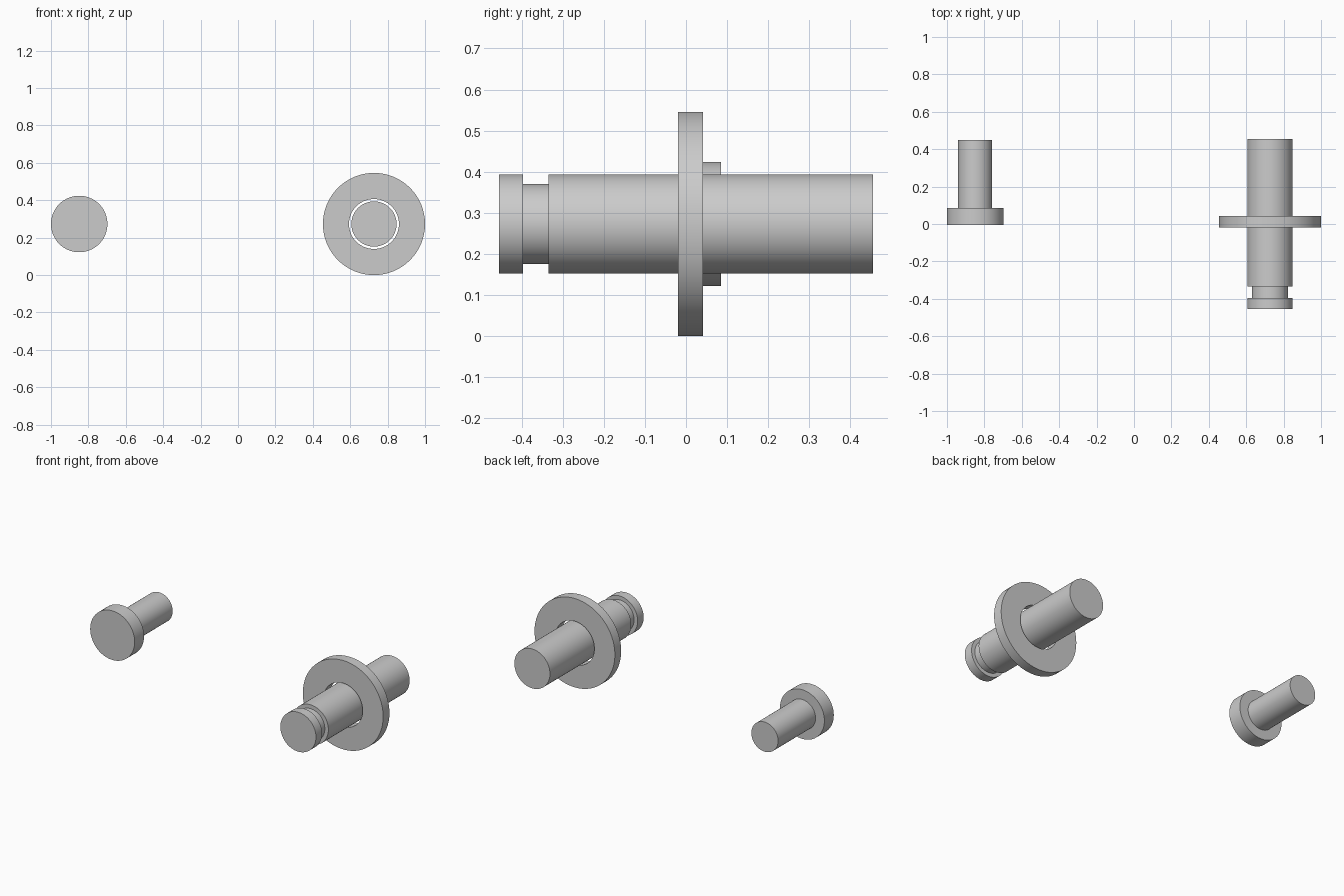
import bpy, bmesh
from math import tau, sin, cos, radians

if "Cube" in bpy.data.objects:
    bpy.data.objects.remove(bpy.data.objects["Cube"])

SEGMENTS = 64
AXIS_Z = 0.273


def lathe(name, x, profile, closed=False):
    """Revolve (radius, y) points about a y-parallel axis; caps the ends unless closed."""
    bm = bmesh.new()
    rings = [[bm.verts.new((r * cos(tau * i / SEGMENTS), y, r * sin(tau * i / SEGMENTS)))
              for i in range(SEGMENTS)] for r, y in profile]
    pairs = list(zip(rings, rings[1:]))
    if closed:
        pairs.append((rings[-1], rings[0]))
    else:
        bm.faces.new(rings[0])
        bm.faces.new(rings[-1])
    for a, b in pairs:
        for i in range(SEGMENTS):
            j = (i + 1) % SEGMENTS
            bm.faces.new((a[i], a[j], b[j], b[i]))
    bmesh.ops.recalc_face_normals(bm, faces=bm.faces[:])
    mesh = bpy.data.meshes.new(name)
    bm.to_mesh(mesh)
    bm.free()
    obj = bpy.data.objects.new(name, mesh)
    obj.location = (x, 0, AXIS_Z)
    bpy.context.collection.objects.link(obj)
    bpy.ops.object.select_all(action='DESELECT')
    obj.select_set(True)
    bpy.context.view_layer.objects.active = obj
    bpy.ops.object.shade_smooth_by_angle(angle=radians(30))
    return obj


# Headed pin: wide disc head with a plain shank
lathe("headed_pin", -0.849, [(0.151, -0.006), (0.151, 0.085), (0.091, 0.085), (0.091, 0.4485)])

# Grooved shaft: long cylinder with a retaining groove near the front
lathe("grooved_shaft", 0.727, [(0.121, -0.4545), (0.121, -0.396), (0.097, -0.396),
                               (0.097, -0.334), (0.121, -0.334), (0.121, 0.4545)])

# Loose washer around the shaft
lathe("washer", 0.727, [(0.273, -0.0195), (0.273, 0.0415), (0.1335, 0.0415), (0.1335, -0.0195)],
      closed=True)
